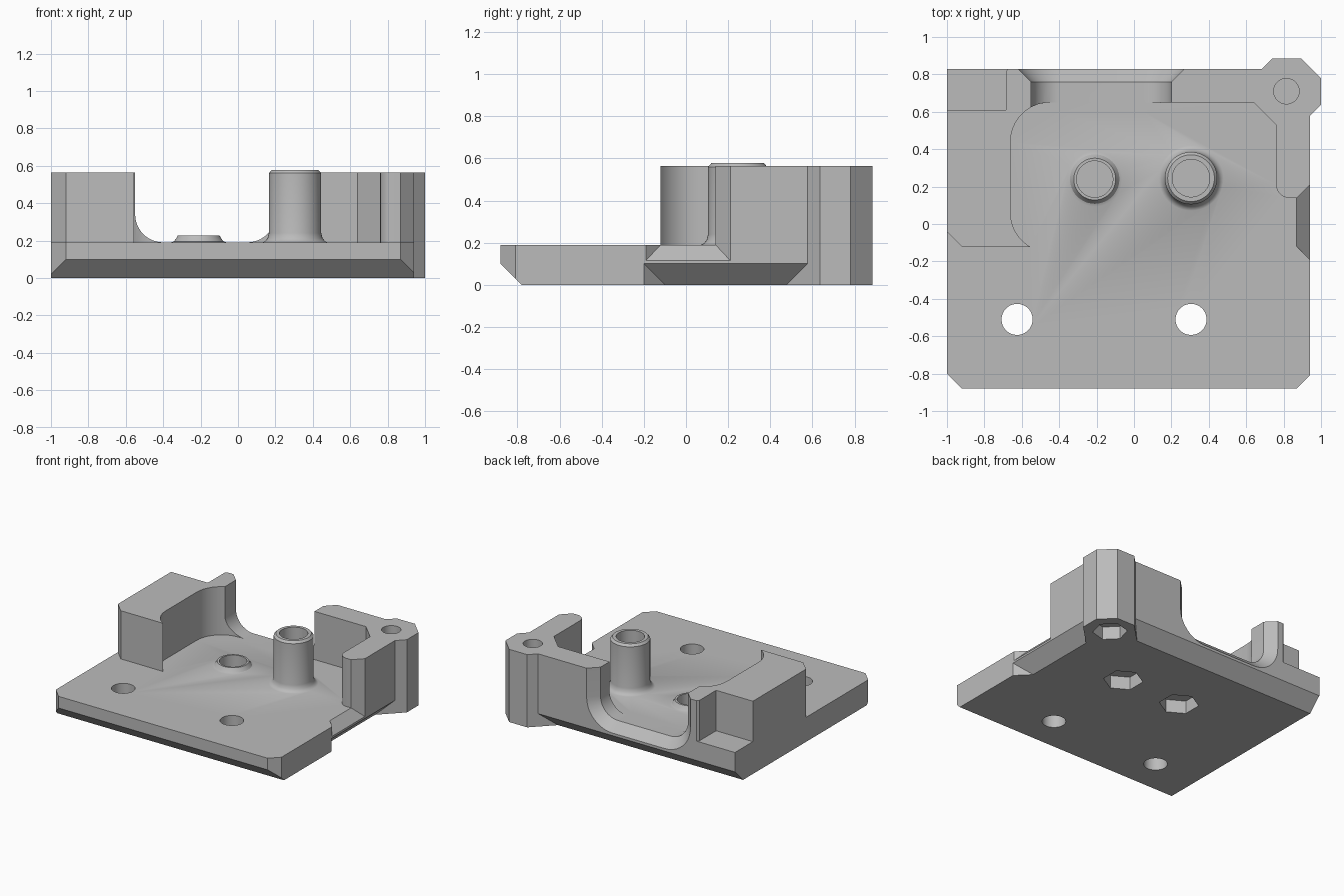
import bpy, bmesh
from math import sin, cos, pi, radians

cube = bpy.data.objects.get("Cube")
if cube:
    bpy.data.objects.remove(cube)

TOP, FLOOR = 0.563, 0.19   # wall height, plate thickness

grey = bpy.data.materials.new("plain grey")
grey.use_nodes = True
grey.diffuse_color = (0.5, 0.5, 0.5, 1)
grey.node_tree.nodes["Principled BSDF"].inputs["Base Color"].default_value = (0.5, 0.5, 0.5, 1)


def arc(cx, cy, r, a0, a1, n=10):
    angles = [radians(a0 + (a1 - a0) * i / n) for i in range(n + 1)]
    return [(cx + r * cos(a), cy + r * sin(a)) for a in angles]


def loft(name, rings):
    """Closed solid through rings of equal point count."""
    bm = bmesh.new()
    loops = [[bm.verts.new(p) for p in ring] for ring in rings]
    n = len(loops[0])
    for a, b in zip(loops, loops[1:]):
        for i in range(n):
            j = (i + 1) % n
            bm.faces.new((a[i], a[j], b[j], b[i]))
    bm.faces.new(loops[0][::-1])
    bm.faces.new(loops[-1])
    bmesh.ops.recalc_face_normals(bm, faces=bm.faces)
    mesh = bpy.data.meshes.new(name)
    bm.to_mesh(mesh)
    bm.free()
    mesh.materials.append(grey)
    ob = bpy.data.objects.new(name, mesh)
    bpy.context.collection.objects.link(ob)
    return ob


def prism(name, plan, z0, z1):
    return loft(name, [[(x, y, z) for x, y in plan] for z in (z0, z1)])


def x_prism(name, section, x0=-1.2, x1=1.2):
    return loft(name, [[(x, y, z) for y, z in section] for x in (x0, x1)])


def disc(x, y, r, n=48, turn=0):
    return arc(x, y, r, turn, turn + 360, n)[:-1]


def lathe(name, x, y, profile):
    return loft(name, [[(px, py, z) for px, py in disc(x, y, r)] for r, z in profile])


def combine(target, tool, operation):
    mod = target.modifiers.new("combine", 'BOOLEAN')
    mod.operation, mod.solver, mod.object = operation, 'EXACT', tool
    bpy.ops.object.select_all(action='DESELECT')
    bpy.context.view_layer.objects.active = target
    target.select_set(True)
    bpy.ops.object.modifier_apply(modifier=mod.name)
    bpy.data.objects.remove(tool)


def cut(tool):
    combine(body, tool, 'DIFFERENCE')


def add(tool):
    combine(body, tool, 'UNION')


# Full-height block with clipped front corners
body = prism("bracket_body", [(-0.92, -0.88), (0.87, -0.88), (0.94, -0.81), (0.94, 0.83),
                              (-1, 0.83), (-1, -0.8)], 0, TOP)

# Space between the walls and over the front of the plate
space = [(-1.2, -1.2), (1.2, -1.2), (1.2, 0.47), (0.87, 0.14)]
space += arc(0.83, 0.21, 0.07, 270, 180, 6)
space += [(0.76, 0.53), (0.64, 0.65)]
space += arc(-0.45, 0.44, 0.21, 90, 180)
space += arc(-0.45, 0.06, 0.21, 180, 240)
space += [(-0.92, -0.12), (-1, -0.04), (-1.2, 0.16)]
cut(prism("wall_space", space, FLOOR, 1))


# Rounded opening through the back wall, flared outward
def opening(y, grow):
    x0, x1, r = -0.55, 0.2, 0.15
    lower = arc(x0 + r, FLOOR + r, r + grow, 180, 270)
    lower += arc(x1 - r, FLOOR + r, r + grow, 270, 360)
    pts = [(x0 - grow, 1)] + lower + [(x1 + grow, 1)]
    return [(x, y, z) for x, z in pts]


cut(loft("back_opening", [opening(0.6, 0), opening(0.76, 0), opening(0.9, 0.14)]))

# Corner shelf at the back
cut(prism("shelf_notch", [(-1.2, 0.61), (-0.685, 0.61), (-0.685, 0.815), (-0.6, 0.9),
                          (-1.2, 0.9)], 0.25, 1))

# Sloped bottom edges: front, back and side
cut(x_prism("front_bevel", [(-0.77, -0.01), (-1.1, 0.32), (-1.1, -0.01)]))
cut(x_prism("back_bevel", [(0.72, -0.01), (1.1, 0.37), (1.1, -0.01)]))
cut(loft("side_bevel", [[(0.83, a, -0.01), (1.1, b, -0.01), (1.1, b, 0.26)]
                        for a, b in ((-0.09, -0.36), (1, 1))]))

# Sloped notch in the side of the plate, in front of the side wall
cut(loft("side_notch", [[(x, -0.12 - d, low), (x, 0.14 + d, low),
                         (x, 0.14 + d, 0.3), (x, -0.12 - d, 0.3)]
                        for x, d, low in ((0.87, 0, FLOOR), (0.99, 0.12, 0.062))]))

# Corner screw column
add(prism("corner_column", [(0.74, 0.885), (0.895, 0.885), (1, 0.78), (1, 0.637),
                            (0.8315, 0.4685), (0.5775, 0.7225)], 0, TOP))

# Tall post and low collar with flared feet
add(lathe("tall_post", 0.305, 0.245, [(0.178, 0.15), (0.178, 0.188), (0.16, 0.197), (0.147, 0.212),
                                      (0.14, 0.24), (0.14, 0.56), (0.125, 0.577)]))
add(lathe("low_collar", -0.21, 0.24, [(0.152, 0.15), (0.152, 0.188), (0.132, 0.196),
                                      (0.12, 0.212), (0.112, 0.226)]))

# Screw holes from above and hexagonal nut pockets from below
for x, y, r, nut, turn in ((0.305, 0.245, 0.1, 0.14, 30), (-0.21, 0.24, 0.097, 0.14, 30),
                           (0.815, 0.71, 0.068, 0.122, 15)):
    cut(prism("screw_hole", disc(x, y, r), 0.115, 1))
    cut(prism("nut_pocket", disc(x, y, nut, 6, turn), -0.1, 0.1))

# Through holes in the front of the plate
for x in (-0.625, 0.305):
    cut(prism("mount_hole", disc(x, -0.51, 0.083), -0.1, 1))

# One colour and smooth curves with sharp edges
body.data.materials.clear()
body.data.materials.append(grey)
for face in body.data.polygons:
    face.material_index = 0
bpy.context.view_layer.objects.active = body
body.select_set(True)
bpy.ops.object.shade_smooth_by_angle(angle=radians(30))
